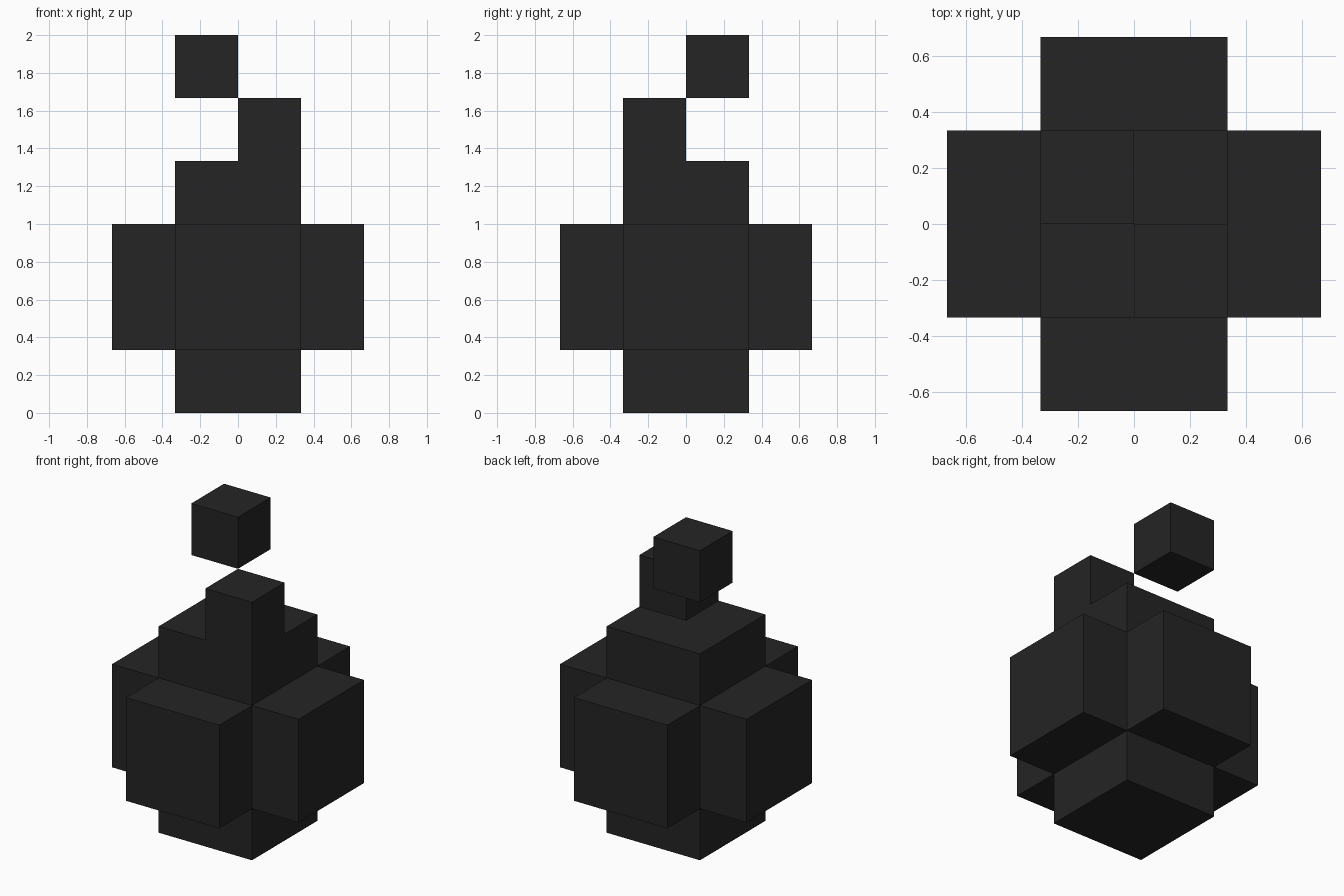
import bpy, bmesh
from mathutils import Matrix, Vector

if "Cube" in bpy.data.objects:
    bpy.data.objects.remove(bpy.data.objects["Cube"])

T = 1 / 3  # block unit

black = bpy.data.materials.new("charcoal_black")
black.diffuse_color = (0.018, 0.018, 0.018, 1)
black.use_nodes = True
black.node_tree.nodes["Principled BSDF"].inputs["Base Color"].default_value = black.diffuse_color


def make_block(name, centre, size, puff=0.0):
    """Cube; with puff, every face is pushed out into a square stub."""
    bm = bmesh.new()
    bmesh.ops.create_cube(bm, size=size, matrix=Matrix.Translation(centre))
    if puff:
        caps = bmesh.ops.extrude_discrete_faces(bm, faces=bm.faces[:])["faces"]
        for f in caps:
            n = f.normal.copy()
            bmesh.ops.translate(bm, verts=f.verts[:], vec=n * puff)
        bmesh.ops.remove_doubles(bm, verts=bm.verts[:], dist=1e-4)
    bmesh.ops.recalc_face_normals(bm, faces=bm.faces[:])
    mesh = bpy.data.meshes.new(name)
    bm.to_mesh(mesh)
    bm.free()
    mesh.materials.append(black)
    obj = bpy.data.objects.new(name, mesh)
    bpy.context.collection.objects.link(obj)
    return obj


# Blocky round body: a cube with a stub on all six sides
make_block("body", Vector((0, 0, 2 * T)), 2 * T, puff=T)

# Stepped stem blocks, touching corner to corner
make_block("lower_stem", Vector((T / 2, -T / 2, 4.5 * T)), T)
make_block("upper_stem", Vector((-T / 2, T / 2, 5.5 * T)), T)
